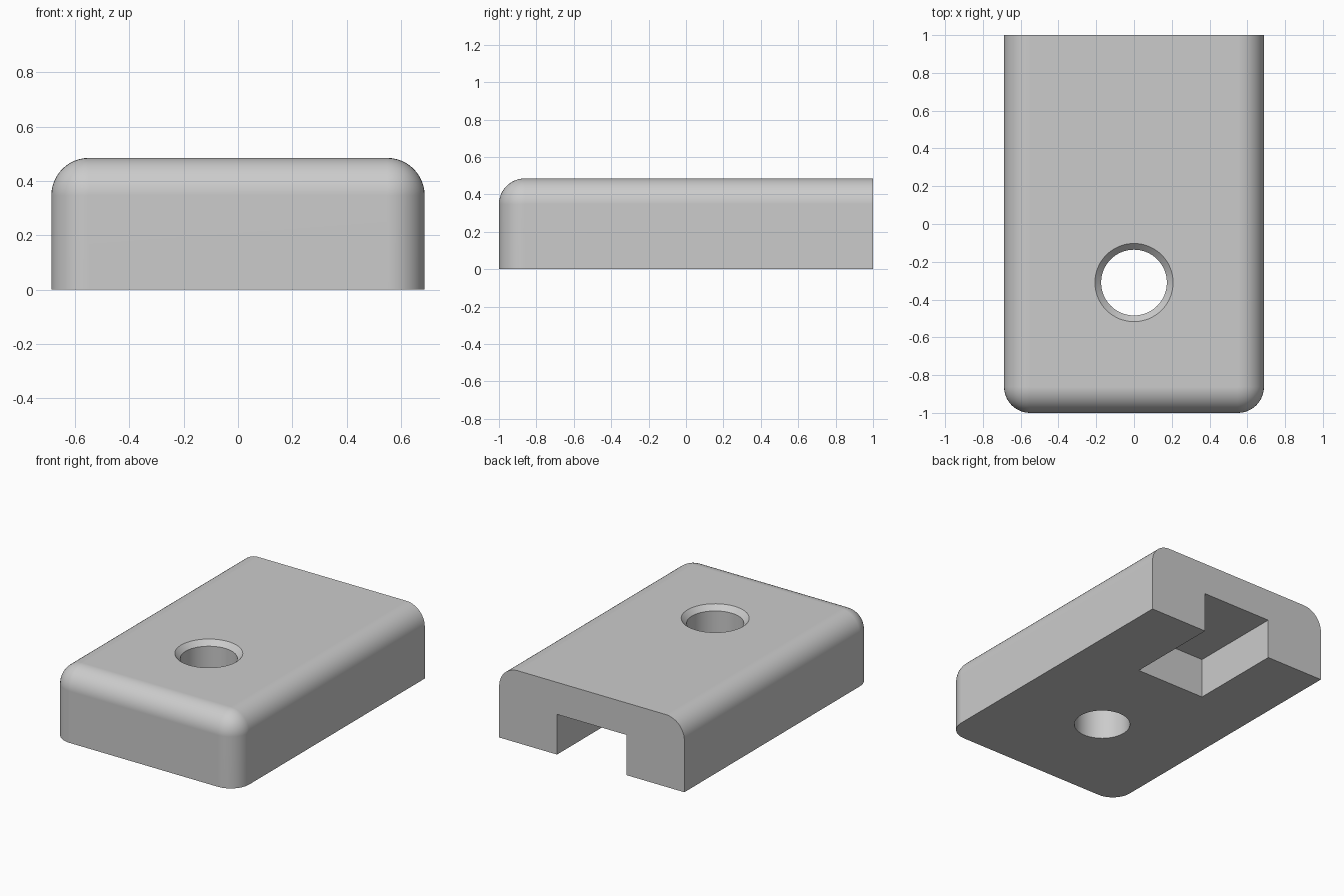
import bpy
import bmesh
import math
from mathutils import Matrix, Vector

HALF_X, HALF_Y, HEIGHT = 0.688, 1.0, 0.485
FILLET = 0.138
HOLE_Y, HOLE_R, CHAMFER = -0.31, 0.174, 0.033
SLOT_HALF, SLOT_FRONT, SLOT_TOP = 0.258, 0.355, 0.27

cube = bpy.data.objects.get("Cube")
if cube:
    bpy.data.objects.remove(cube, do_unlink=True)

grey = bpy.data.materials.new("plain grey")
grey.use_nodes = True
colour = (0.6, 0.6, 0.6, 1)
grey.diffuse_color = colour
grey.node_tree.nodes["Principled BSDF"].inputs["Base Color"].default_value = colour


def box(bm, low, high):
    low, high = Vector(low), Vector(high)
    matrix = Matrix.Translation((low + high) / 2) @ Matrix.Diagonal((*(high - low), 1))
    bmesh.ops.create_cube(bm, size=1, matrix=matrix)


def make_object(name, bm):
    bmesh.ops.recalc_face_normals(bm, faces=bm.faces)
    mesh = bpy.data.meshes.new(name)
    bm.to_mesh(mesh)
    bm.free()
    mesh.materials.append(grey)
    obj = bpy.data.objects.new(name, mesh)
    bpy.context.collection.objects.link(obj)
    return obj


# Block: round the front uprights and the top edges, keep back and base sharp
bm = bmesh.new()
box(bm, (-HALF_X, -HALF_Y, 0), (HALF_X, HALF_Y, HEIGHT))
rounded = []
for edge in bm.edges:
    mid = (edge.verts[0].co + edge.verts[1].co) / 2
    if mid.y < HALF_Y - 0.1 and mid.z > 0.1:
        rounded.append(edge)
bmesh.ops.bevel(bm, geom=rounded, offset=FILLET, segments=12, profile=0.5,
                affect='EDGES')
block = make_object("block", bm)

# Slot: open to the back and the base
bm = bmesh.new()
box(bm, (-SLOT_HALF, SLOT_FRONT, -0.2), (SLOT_HALF, HALF_Y + 0.2, SLOT_TOP))
slot_cutter = make_object("slot_cutter", bm)

# Through hole with a chamfered rim: a turned profile
bm = bmesh.new()
rim = HOLE_R + CHAMFER
profile = [(0, -0.1), (HOLE_R, -0.1), (HOLE_R, HEIGHT - CHAMFER),
           (rim, HEIGHT), (rim, HEIGHT + 0.1), (0, HEIGHT + 0.1)]
verts = [bm.verts.new((r, HOLE_Y, z)) for r, z in profile]
edges = [bm.edges.new(pair) for pair in zip(verts, verts[1:])]
bmesh.ops.spin(bm, geom=verts + edges, cent=(0, HOLE_Y, 0), axis=(0, 0, 1),
               angle=math.tau, steps=64)
bmesh.ops.remove_doubles(bm, verts=bm.verts, dist=0.0005)
hole_cutter = make_object("hole_cutter", bm)

# Cut the block, then drop the cutters
bpy.ops.object.select_all(action='DESELECT')
block.select_set(True)
bpy.context.view_layer.objects.active = block
for cutter in (slot_cutter, hole_cutter):
    cutter.hide_render = True
    cut = block.modifiers.new(cutter.name, 'BOOLEAN')
    cut.operation = 'DIFFERENCE'
    cut.solver = 'EXACT'
    cut.object = cutter
    bpy.ops.object.modifier_apply(modifier=cut.name)
    bpy.data.objects.remove(cutter, do_unlink=True)

# Smooth fillets and bore, crisp flat faces
bpy.ops.object.shade_smooth_by_angle(angle=math.radians(30))
weighted = block.modifiers.new("weighted_normals", 'WEIGHTED_NORMAL')
weighted.keep_sharp = True
